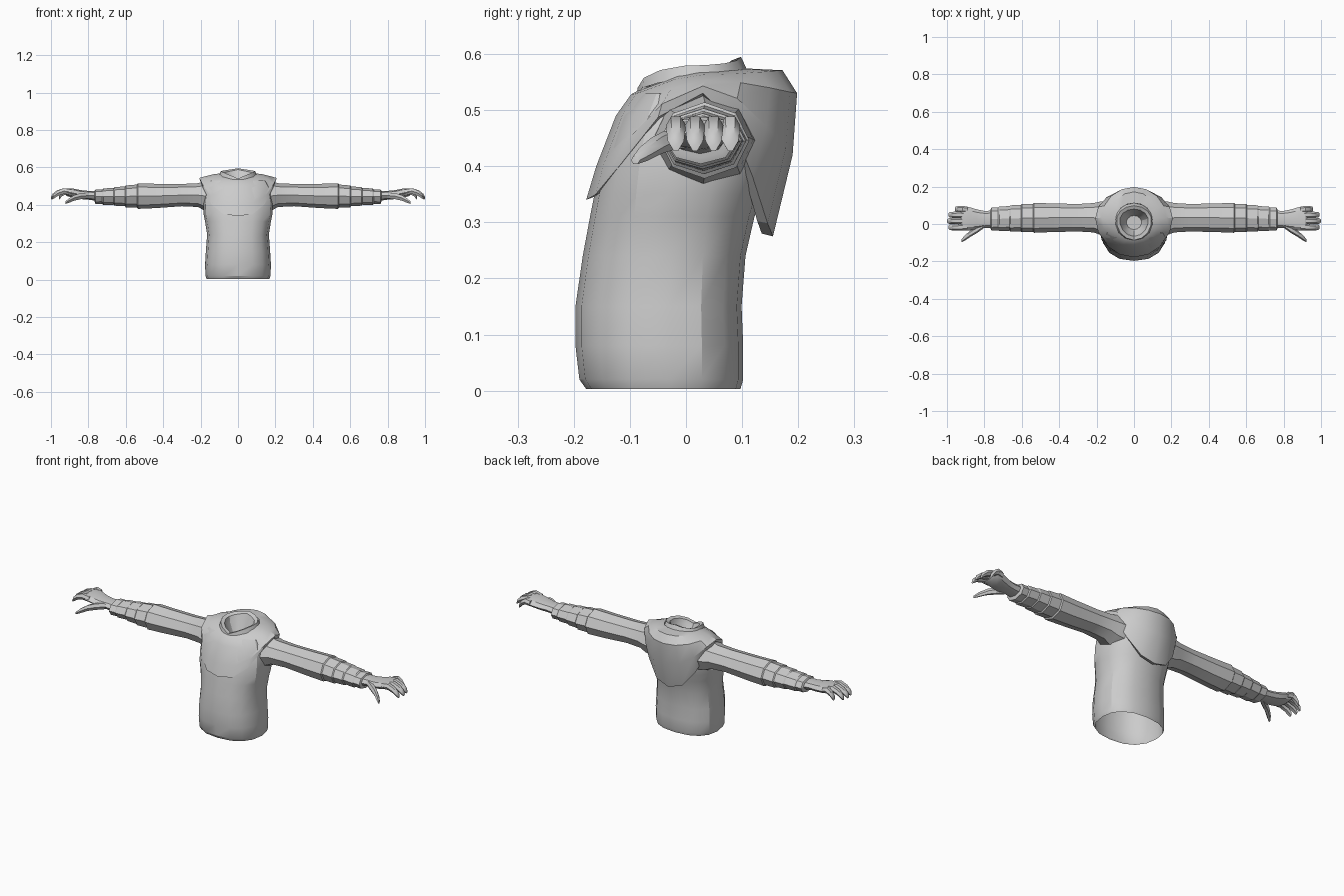
import bpy, bmesh, math
from math import sin, cos, pi

if "Cube" in bpy.data.objects:
    bpy.data.objects.remove(bpy.data.objects["Cube"])

grey = bpy.data.materials.new("cloth grey")
grey.diffuse_color = (0.6, 0.6, 0.6, 1)
grey.use_nodes = True
grey.node_tree.nodes["Principled BSDF"].inputs["Base Color"].default_value = grey.diffuse_color


def loft(name, rings, cap_start=False, cap_end=False, mirror=False, angle=28):
    """Skin a list of closed rings into one object."""
    bm = bmesh.new()
    vr = [[bm.verts.new(p) for p in r] for r in rings]
    n = len(vr[0])
    for a, b in zip(vr, vr[1:]):
        for i in range(n):
            j = (i + 1) % n
            bm.faces.new((a[i], a[j], b[j], b[i]))
    if cap_start:
        bm.faces.new(vr[0][::-1])
    if cap_end:
        bm.faces.new(vr[-1])
    bmesh.ops.recalc_face_normals(bm, faces=bm.faces)
    # on open skins, make the normals point away from the middle
    if not (cap_start and cap_end):
        f = bm.faces[0]
        c = sum((v.co for v in vr[0]), vr[0][0].co * 0) / n
        if f.normal.dot(f.calc_center_median() - c) < 0:
            bmesh.ops.reverse_faces(bm, faces=bm.faces)
    me = bpy.data.meshes.new(name)
    bm.to_mesh(me)
    bm.free()
    me.materials.append(grey)
    ob = bpy.data.objects.new(name, me)
    bpy.context.collection.objects.link(ob)
    bpy.ops.object.select_all(action='DESELECT')
    bpy.context.view_layer.objects.active = ob
    ob.select_set(True)
    bpy.ops.object.shade_smooth_by_angle(angle=math.radians(angle))
    if mirror:
        ob.modifiers.new("Mirror", 'MIRROR').use_mirror_merge = False
    return ob


def body_ring(hw, yf, zf, ys, zs, yb, zb, n=16, sq=1.0, pf=1.0, pb=1.0):
    """Ring round the z axis, given its front, side and back points."""
    pts = []
    for i in range(n):
        t = 2 * pi * i / n
        s, c = sin(t), cos(t)
        ye, ze, p = (yf, zf, pf) if c > 0 else (yb, zb, pb)
        x = hw * math.copysign(abs(s) ** sq, s)
        y = ys + (ye - ys) * abs(c) ** sq
        z = ze + (zs - ze) * abs(s) ** p
        pts.append((x, y, z))
    return pts


def arm_ring(x, y0, y1, z0, z1, n=8):
    """Ring round the x axis, given its y and z limits."""
    return [(x, (y0 + y1) / 2 + (y1 - y0) / 2 * cos(2 * pi * i / n),
             (z0 + z1) / 2 + (z1 - z0) / 2 * sin(2 * pi * i / n)) for i in range(n)]


# torso: open tube, half width / front / back at each height
torso = [(0.003, .168, -.178, .097), (.02, .174, -.190, .102), (.08, .176, -.197, .102),
         (.15, .172, -.197, .099), (.24, .165, -.184, .106), (.31, .176, -.171, .122),
         (.35, .184, -.163, .135), (.41, .185, -.148, .155), (.49, .175, -.115, .16),
         (.53, .15, -.08, .14)]
loft("torso", [body_ring(w, f, z, -.03, z, b, z, sq=.85) for z, w, f, b in torso])

# shoulder cape with hanging hood at the back
cape = [(.175, -.165, .345, .03, .525, .135, .28),
        (.202, -.178, .34, .03, .53, .155, .275),
        (.207, -.160, .40, .03, .543, .19, .42),
        (.172, -.125, .49, .035, .553, .198, .53),
        (.130, -.098, .528, .03, .563, .172, .571),
        (.098, -.080, .538, .025, .567, .112, .574)]
loft("shoulder_cape", [body_ring(*r, pf=3.2, pb=2.5) for r in cape])

# collar: standing rim, then down into the neck hole
collar = [(.104, -.088, .528, .02, .555, .112, .565),
          (.094, -.086, .540, .02, .580, .098, .595),
          (.076, -.066, .540, .02, .572, .080, .588),
          (.070, -.058, .525, .015, .545, .068, .555),
          (.040, -.030, .490, .010, .490, .045, .490)]
loft("collar", [body_ring(*r, n=14) for r in collar], cap_end=True)

# sleeve: shoulder, elbow seam, folded forearm and cuff
sleeve = [(.13, -.065, .125, .36, .53), (.18, -.058, .12, .37, .525), (.215, -.045, .112, .388, .515),
          (.30, -.04, .107, .392, .511), (.44, -.043, .11, .382, .512), (.535, -.047, .113, .378, .514),
          (.540, -.042, .108, .386, .508), (.60, -.044, .107, .386, .503), (.605, -.04, .102, .392, .498),
          (.66, -.041, .1, .395, .494), (.665, -.036, .096, .4, .49), (.72, -.038, .093, .399, .487),
          (.726, -.034, .088, .405, .482), (.762, -.036, .089, .404, .482), (.766, -.026, .08, .415, .475)]
loft("sleeve", [arm_ring(*r) for r in sleeve], True, True, mirror=True)

# palm
palm = [(.75, -.022, .072, .42, .474), (.80, -.02, .07, .427, .474), (.84, -.03, .078, .43, .478),
        (.88, -.034, .09, .438, .486), (.915, -.034, .094, .446, .488), (.925, -.028, .088, .455, .482)]
loft("palm", [arm_ring(*r) for r in palm], True, True, mirror=True)


def digit(name, path):
    """Tapered finger along points of (x, y, z, radius)."""
    rings = [arm_ring(x, y - r, y + r, z - r, z + r, 6) for x, y, z, r in path]
    loft(name, rings, True, True, mirror=True, angle=40)


# four drooping fingers and the thumb
for name, y, tip in (("index_finger", -.018, .992), ("middle_finger", .016, 1.0),
                     ("ring_finger", .049, .993), ("little_finger", .079, .957)):
    k = (tip - .89) / .11
    digit(name, [(.89, y * .95 + .002, .467, .016), (.89 + .045 * k, y, .473, .0175),
                 (.89 + .08 * k, y, .461, .0165), (.89 + .102 * k, y, .445, .0145),
                 (tip, y, .434, .008)])
digit("thumb", [(.80, -.002, .449, .018), (.84, -.03, .446, .019), (.875, -.052, .437, .017),
                (.905, -.075, .422, .014), (.922, -.09, .411, .008)])
